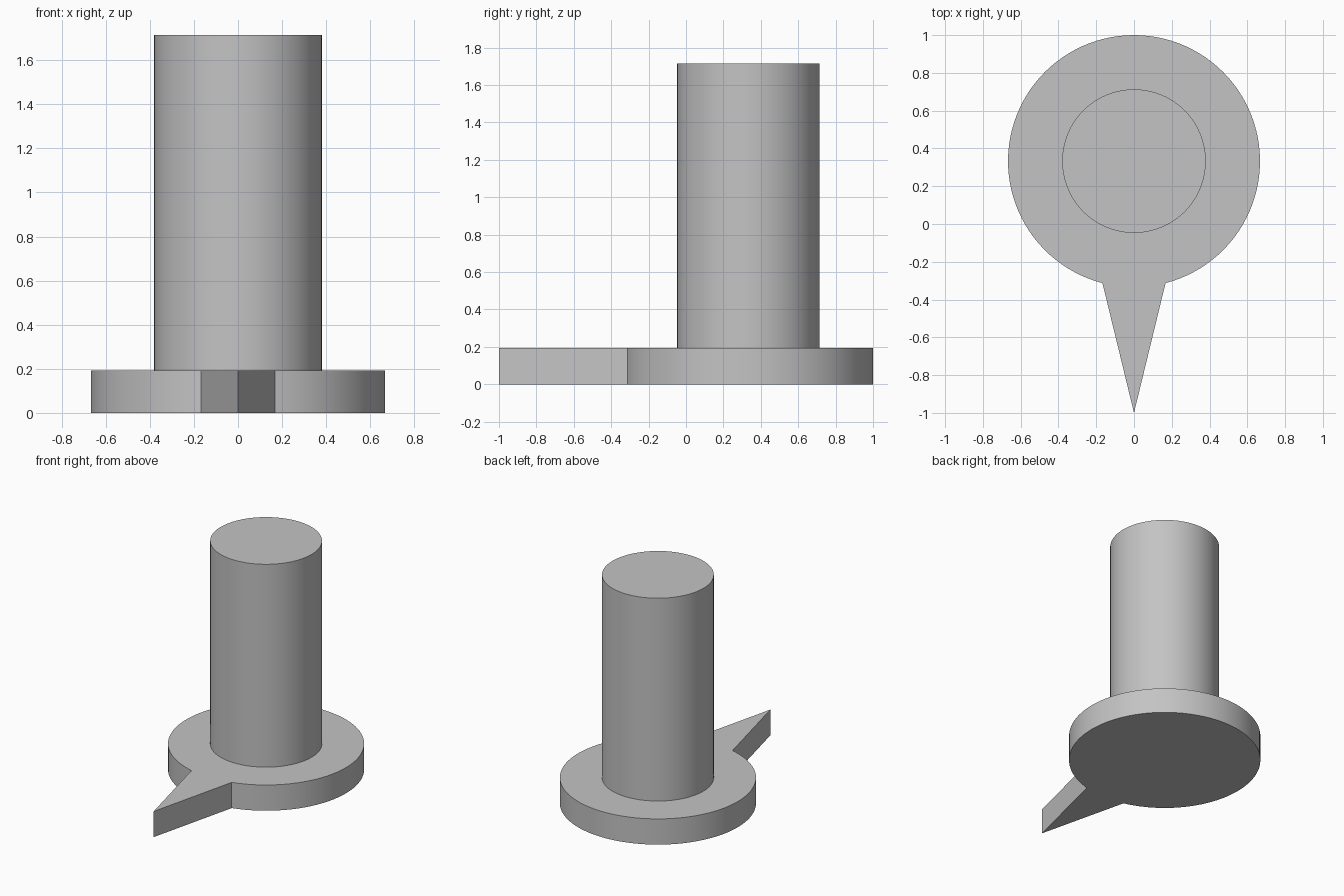
import bpy
import bmesh
from math import sin, cos, asin, pi, radians

cube = bpy.data.objects.get("Cube")
if cube:
    bpy.data.objects.remove(cube, do_unlink=True)

CENTRE_Y = 0.333
BASE_RADIUS, BASE_HEIGHT = 0.667, 0.193
POST_RADIUS, POST_TOP = 0.38, 1.715
POINTER_HALF_WIDTH = 0.167
SEGMENTS = 96

grey = bpy.data.materials.new("plain grey")
grey.use_nodes = True
colour = (0.55, 0.55, 0.55, 1)
grey.diffuse_color = colour
grey.node_tree.nodes["Principled BSDF"].inputs["Base Color"].default_value = colour


def arc(radius, start, end, steps):
    """Points on a circle around the post axis."""
    angles = [start + (end - start) * i / steps for i in range(steps + 1)]
    return [(radius * cos(a), CENTRE_Y + radius * sin(a)) for a in angles]


def extrude_profile(name, outline, bottom, top):
    """Solid prism from a counter-clockwise outline."""
    bm = bmesh.new()
    face = bm.faces.new([bm.verts.new((x, y, bottom)) for x, y in outline])
    result = bmesh.ops.extrude_face_region(bm, geom=[face], use_keep_orig=True)
    for v in result["geom"]:
        if isinstance(v, bmesh.types.BMVert):
            v.co.z = top
    bmesh.ops.recalc_face_normals(bm, faces=bm.faces[:])
    mesh = bpy.data.meshes.new(name)
    bm.to_mesh(mesh)
    bm.free()
    mesh.materials.append(grey)
    obj = bpy.data.objects.new(name, mesh)
    bpy.context.collection.objects.link(obj)
    bpy.ops.object.select_all(action="DESELECT")
    obj.select_set(True)
    bpy.context.view_layer.objects.active = obj
    bpy.ops.object.shade_smooth_by_angle(angle=radians(10))
    return obj


# Round base plate drawn out to a sharp pointer at the front
gap = asin(POINTER_HALF_WIDTH / BASE_RADIUS)
rim = arc(BASE_RADIUS, -pi / 2 + gap, 3 * pi / 2 - gap, SEGMENTS)
extrude_profile("base_with_pointer", rim + [(0, -1)], 0, BASE_HEIGHT)

# Upright round post
circle = arc(POST_RADIUS, 0, 2 * pi, SEGMENTS)[:-1]
extrude_profile("post", circle, BASE_HEIGHT, POST_TOP)
